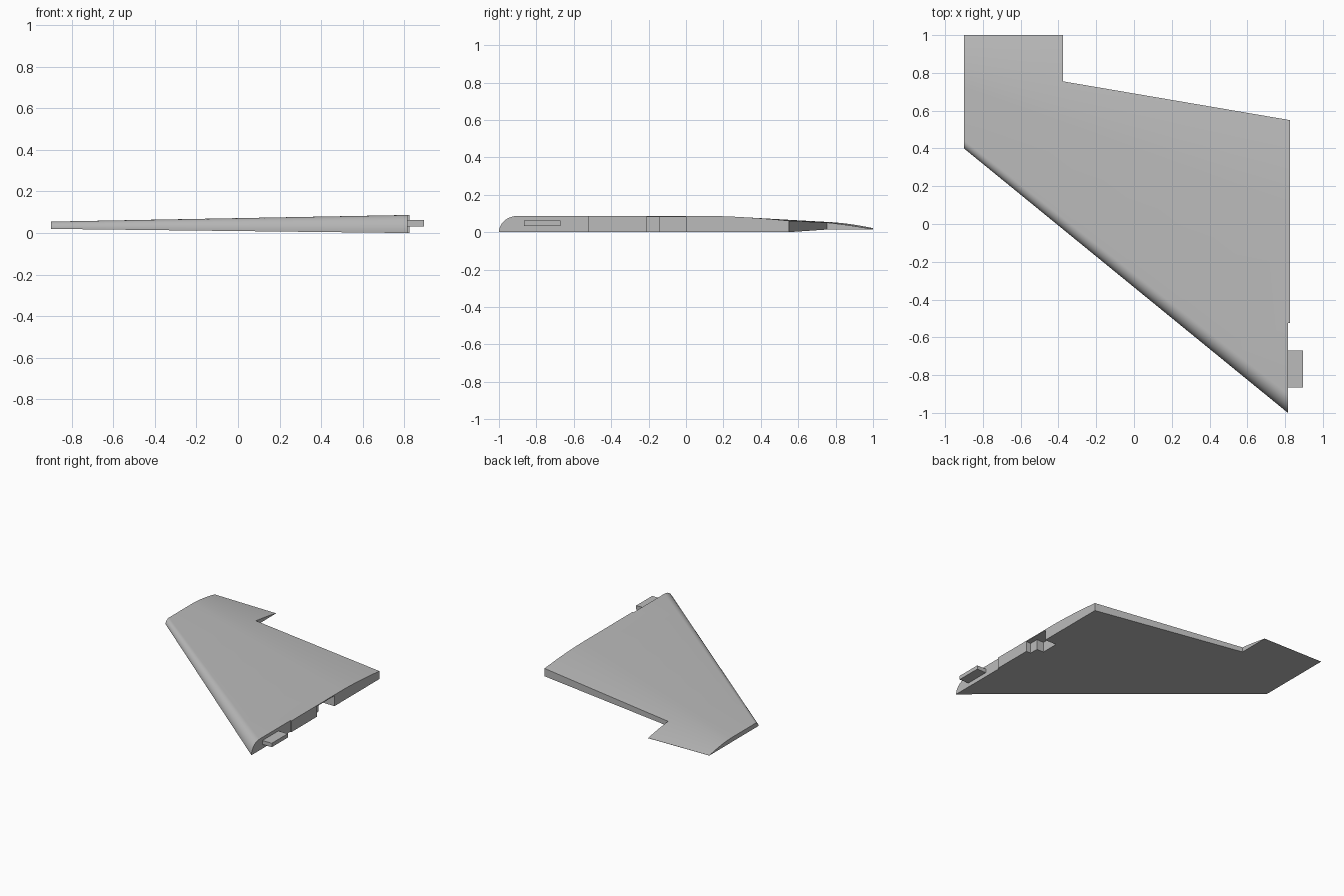
import bpy
import bmesh
import math

cube = bpy.data.objects.get("Cube")
if cube:
    bpy.data.objects.remove(cube, do_unlink=True)

grey = bpy.data.materials.new("plain_grey")
grey.use_nodes = True
COLOUR = (0.5, 0.5, 0.5, 1)
grey.diffuse_color = COLOUR
grey.node_tree.nodes["Principled BSDF"].inputs["Base Color"].default_value = COLOUR

TIP_X, ROOT_X, TRAIL_Y = -0.9, 0.825, 1.0


def loft(name, rings):
    """Closed solid through matching rings of points."""
    bm = bmesh.new()
    rows = [[bm.verts.new(p) for p in ring] for ring in rings]
    n = len(rows[0])
    for a, b in zip(rows, rows[1:]):
        for i in range(n):
            j = (i + 1) % n
            bm.faces.new((a[i], a[j], b[j], b[i]))
    bm.faces.new(rows[0])
    bm.faces.new(rows[-1][::-1])
    bmesh.ops.recalc_face_normals(bm, faces=bm.faces)
    mesh = bpy.data.meshes.new(name)
    bm.to_mesh(mesh)
    bm.free()
    mesh.materials.append(grey)
    obj = bpy.data.objects.new(name, mesh)
    bpy.context.collection.objects.link(obj)
    return obj


def prism(name, outline, z0, z1):
    return loft(name, [[(x, y, z) for x, y in outline] for z in (z0, z1)])


def box_outline(x0, x1, y0, y1):
    return [(x0, y0), (x1, y0), (x1, y1), (x0, y1)]


def section(x):
    """Flat-bottomed wing section: round nose, level top, falling tail."""
    s = (x - TIP_X) / (ROOT_X - TIP_X)
    lead = 0.4 + s * (-1.008 - 0.4)
    floor = 0.02 * (1 - s)
    thick = 0.035 + 0.052 * s
    nose = 0.045 + 0.055 * s
    chord = TRAIL_Y - lead
    pts = [(x, lead, floor)]
    for i in range(11):
        a = math.radians(5 + 85 * i / 10)
        pts.append((x, lead + nose * (1 - math.cos(a)), floor + thick * math.sin(a)))
    for i in range(13):
        u = i / 12
        y = lead + chord * (0.55 + 0.45 * u)
        pts.append((x, y, floor + thick * (1 - 0.97 * u ** 1.7)))
    pts.append((x, TRAIL_Y, floor))
    return pts


# Tapered wing panel
wing = loft("wing_panel", [section(TIP_X + (ROOT_X - TIP_X) * i / 6) for i in range(7)])

# Cutters: rear flap gap, shallow root step, stepped notch below the top skin
slope = (0.55 - 0.755) / (ROOT_X + 0.375)
cutters = [
    prism("flap_cutter", [(-0.375, 0.755), (1.0, 0.755 + slope * 1.375),
                          (1.0, 1.2), (-0.375, 1.2)], -0.1, 0.2),
    prism("root_step_cutter", box_outline(0.815, 1.0, -1.2, -0.525), -0.1, 0.2),
    prism("notch_cutter", [(1.0, -0.21), (1.0, 0.0), (0.725, 0.0), (0.725, -0.14),
                           (0.785, -0.14), (0.785, -0.21)], -0.1, 0.08),
]
bpy.context.view_layer.objects.active = wing
for cutter in cutters:
    cutter.hide_render = True
    mod = wing.modifiers.new(cutter.name, "BOOLEAN")
    mod.operation = "DIFFERENCE"
    mod.solver = "EXACT"
    mod.object = cutter
    bpy.ops.object.modifier_apply(modifier=mod.name)
    bpy.data.objects.remove(cutter, do_unlink=True)

# Mounting tab on the root
prism("root_tab", box_outline(0.8, 0.895, -0.865, -0.67), 0.032, 0.062)

bpy.ops.object.select_all(action="DESELECT")
wing.select_set(True)
bpy.ops.object.shade_smooth_by_angle(angle=math.radians(30))
